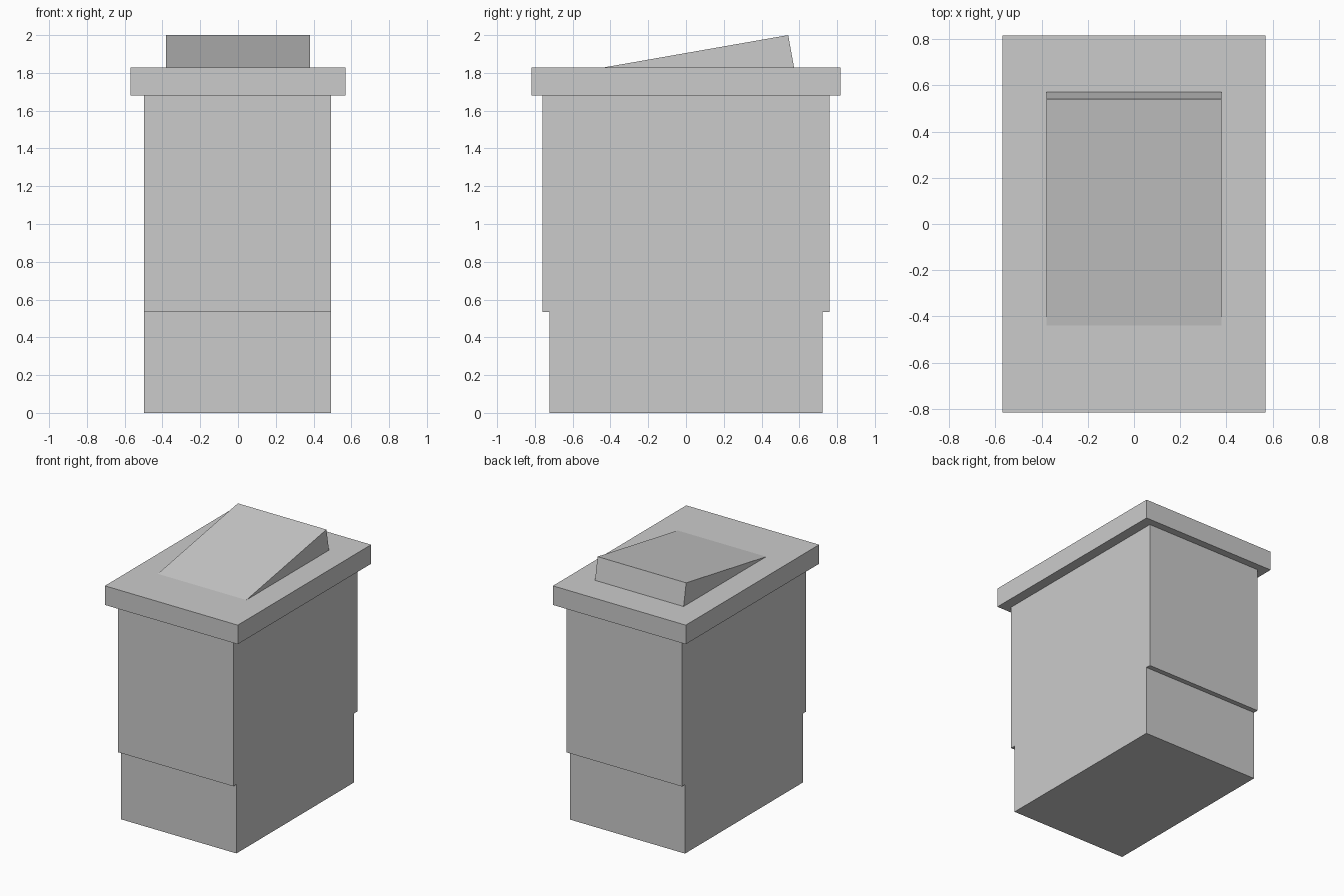
import bpy

cube = bpy.data.objects.get("Cube")
if cube:
    bpy.data.objects.remove(cube, do_unlink=True)

# Single plain grey finish
grey = bpy.data.materials.new("plain_grey")
grey.use_nodes = True
colour = (0.6, 0.6, 0.6, 1)
grey.diffuse_color = colour
grey.node_tree.nodes["Principled BSDF"].inputs["Base Color"].default_value = colour


def prism(name, profile, x0, x1):
    """Extrude a side (y, z) profile along x."""
    n = len(profile)
    verts = [(x, y, z) for x in (x0, x1) for y, z in profile]
    faces = [list(range(n))[::-1], list(range(n, 2 * n))]
    faces += [[i, (i + 1) % n, n + (i + 1) % n, n + i] for i in range(n)]
    mesh = bpy.data.meshes.new(name)
    mesh.from_pydata(verts, [], faces)
    mesh.materials.append(grey)
    obj = bpy.data.objects.new(name, mesh)
    bpy.context.collection.objects.link(obj)
    return obj


# Cabinet body: narrower plinth stepping out to the upper case
plinth, case = 0.722, 0.76
step, rim = 0.535, 1.68
prism("cabinet_body",
      [(-plinth, 0), (plinth, 0), (plinth, step), (case, step), (case, rim),
       (-case, rim), (-case, step), (-plinth, step)], -0.497, 0.492)

# Overhanging top slab
top = 1.828
prism("top_slab", [(-0.817, rim), (0.817, rim), (0.817, top), (-0.817, top)],
      -0.57, 0.57)

# Sloped panel rising toward the back, its foot flush with the slab
prism("sloped_panel", [(-0.44, top), (0.572, top), (0.541, 2.0)], -0.38, 0.38)
